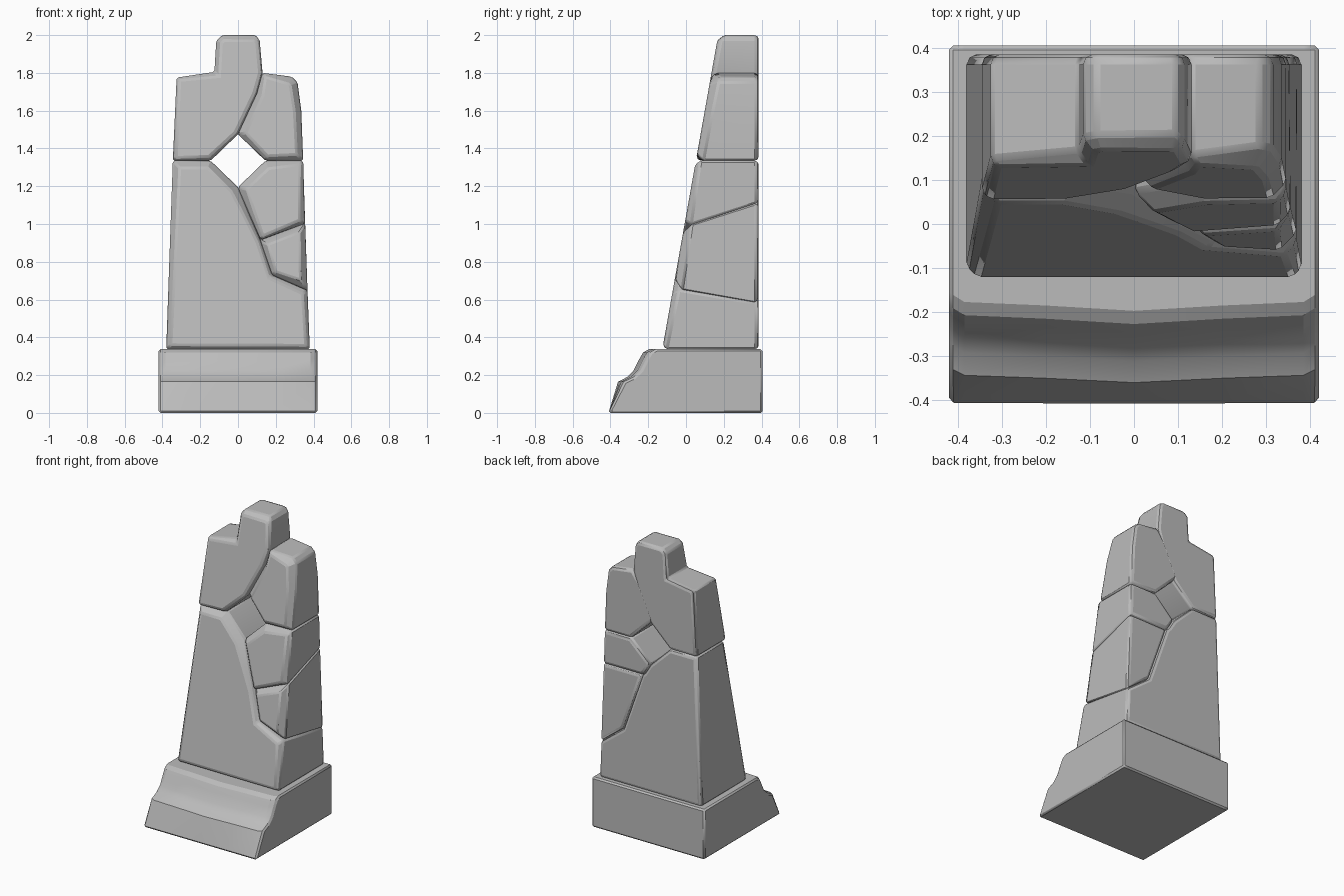
import bpy
import bmesh
import math
import random
from mathutils import Vector

random.seed(4)
if "Cube" in bpy.data.objects:
    bpy.data.objects.remove(bpy.data.objects["Cube"])

stone = bpy.data.materials.new("grey stone")
stone.use_nodes = True
grey = (0.5, 0.5, 0.5, 1)
stone.diffuse_color = grey
stone.node_tree.nodes["Principled BSDF"].inputs["Base Color"].default_value = grey

BACK = 0.385


def front_y(z):
    """Leaning front plane of the pillar."""
    return -0.125 + 0.178 * (z - 0.34)


def inset(points, amounts):
    """Move each corner of a counter-clockwise outline inwards."""
    result = []
    for i, p in enumerate(points):
        a = (p - points[i - 1]).normalized()
        b = (points[(i + 1) % len(points)] - p).normalized()
        normal = Vector((-a.y - b.y, a.x + b.x)).normalized()
        miter = max(0.6, normal.dot(Vector((-a.y, a.x))))
        result.append(p + normal * amounts[i] / miter)
    return result


def loft(name, rings, bevel, angle):
    """Skin closed rings of points, cap both ends and round the edges."""
    bm = bmesh.new()
    loops = [[bm.verts.new(p) for p in ring] for ring in rings]
    for first, second in zip(loops, loops[1:]):
        for i in range(len(first)):
            bm.faces.new((first[i - 1], first[i], second[i], second[i - 1]))
    bm.faces.new(loops[0])
    bm.faces.new(loops[-1])
    bmesh.ops.recalc_face_normals(bm, faces=bm.faces)
    mesh = bpy.data.meshes.new(name)
    bm.to_mesh(mesh)
    bm.free()
    mesh.materials.append(stone)
    obj = bpy.data.objects.new(name, mesh)
    bpy.context.collection.objects.link(obj)
    mod = obj.modifiers.new("worn edges", "BEVEL")
    mod.width = bevel
    mod.limit_method = "ANGLE"
    mod.angle_limit = math.radians(angle)
    bpy.ops.object.select_all(action="DESELECT")
    obj.select_set(True)
    bpy.context.view_layer.objects.active = obj
    bpy.ops.object.shade_smooth_by_angle(angle=math.radians(25))
    return obj


# Joints of the masonry: x, z on the front, then x, z on the back if they differ
joints = {
    "foot_l": (-0.38, 0.337), "foot_r": (0.38, 0.337),
    "waist_l": (-0.345, 1.335), "waist_r": (0.345, 1.335),
    "hole_l": (-0.145, 1.335), "hole_r": (0.145, 1.335),
    "hole_top": (0, 1.475), "hole_low": (0, 1.195),
    "shoulder_l": (-0.325, 1.775), "neck_l": (-0.125, 1.805),
    "crown_l": (-0.115, 1.97), "crown_a": (-0.085, 2),
    "crown_b": (0.095, 2), "crown_r": (0.115, 1.97),
    "neck_r": (0.13, 1.8), "split": (0.1, 1.69),
    "shoulder_a": (0.285, 1.78), "shoulder_r": (0.315, 1.75),
    "arm_r": (0.335, 1.6),
    "crack_a": (0.06, 1.05, 0.04, 1.13), "crack_b": (0.12, 0.91, 0.06, 1.11),
    "crack_c": (0.18, 0.73, 0.2, 0.71),
    "side_a": (0.355, 1.0, 0.352, 1.11), "side_b": (0.368, 0.65, 0.37, 0.58),
}

# Stones: the joints around each, counter-clockwise, and the size of its front chips
stones = {
    "main_lower_stone": (
        "foot_l foot_r side_b crack_c crack_b crack_a hole_low hole_l waist_l", 0.028),
    "crown_stone": (
        "waist_l hole_l hole_top split neck_r crown_r crown_b crown_a crown_l "
        "neck_l shoulder_l", 0.02),
    "right_shoulder_stone": (
        "hole_r waist_r arm_r shoulder_r shoulder_a neck_r split hole_top", 0.028),
    "right_middle_stone": ("crack_a crack_b side_a waist_r hole_r hole_low", 0.028),
    "right_lower_stone": ("crack_b crack_c side_b side_a", 0.028),
}

for name, (corners, chip) in stones.items():
    keys = corners.split()
    front = [Vector(joints[k][:2]) for k in keys]
    rear = [Vector(joints[k][-2:]) for k in keys]
    if name == "right_shoulder_stone":
        # The upper crack closes towards the back
        for p, k in zip(rear, keys):
            if k in ("split", "hole_top"):
                p.x -= 0.03
                p.y += 0.03
    chips = [chip * random.uniform(0.6, 1.5) for k in keys]
    face = [(p.x, front_y(p.y), p.y) for p in inset(front, chips)]
    rim = [(p.x, front_y(p.y) + c * 1.2, p.y) for p, c in zip(front, chips)]
    body = [(p.x, BACK - 0.014, p.y) for p in rear]
    end = [(p.x, BACK, p.y) for p in inset(rear, [0.012] * len(rear))]
    loft(name, [face, rim, body, end], 0.01, 32)

# Plinth: a coved profile (y, z) swept from side to side, worn back at its ends
cove = [(-0.405, 0.015), (-0.35, 0.165), (-0.3, 0.19), (-0.265, 0.225),
        (-0.235, 0.285), (-0.215, 0.32), (-0.185, 0.337)]
block = [(0.405, 0.337), (0.405, 0), (-0.41, 0)]
wear = {-0.42: 0.03, -0.385: 0.008, -0.2: 0, 0: -0.012, 0.2: 0, 0.385: 0.008, 0.42: 0.03}
rings = []
for x, back in wear.items():
    worn = [(x, y + back * min(1, z * 5), z) for y, z in cove]
    rings.append(worn + [(x, y, z) for y, z in block])
loft("plinth", rings, 0.01, 50)
